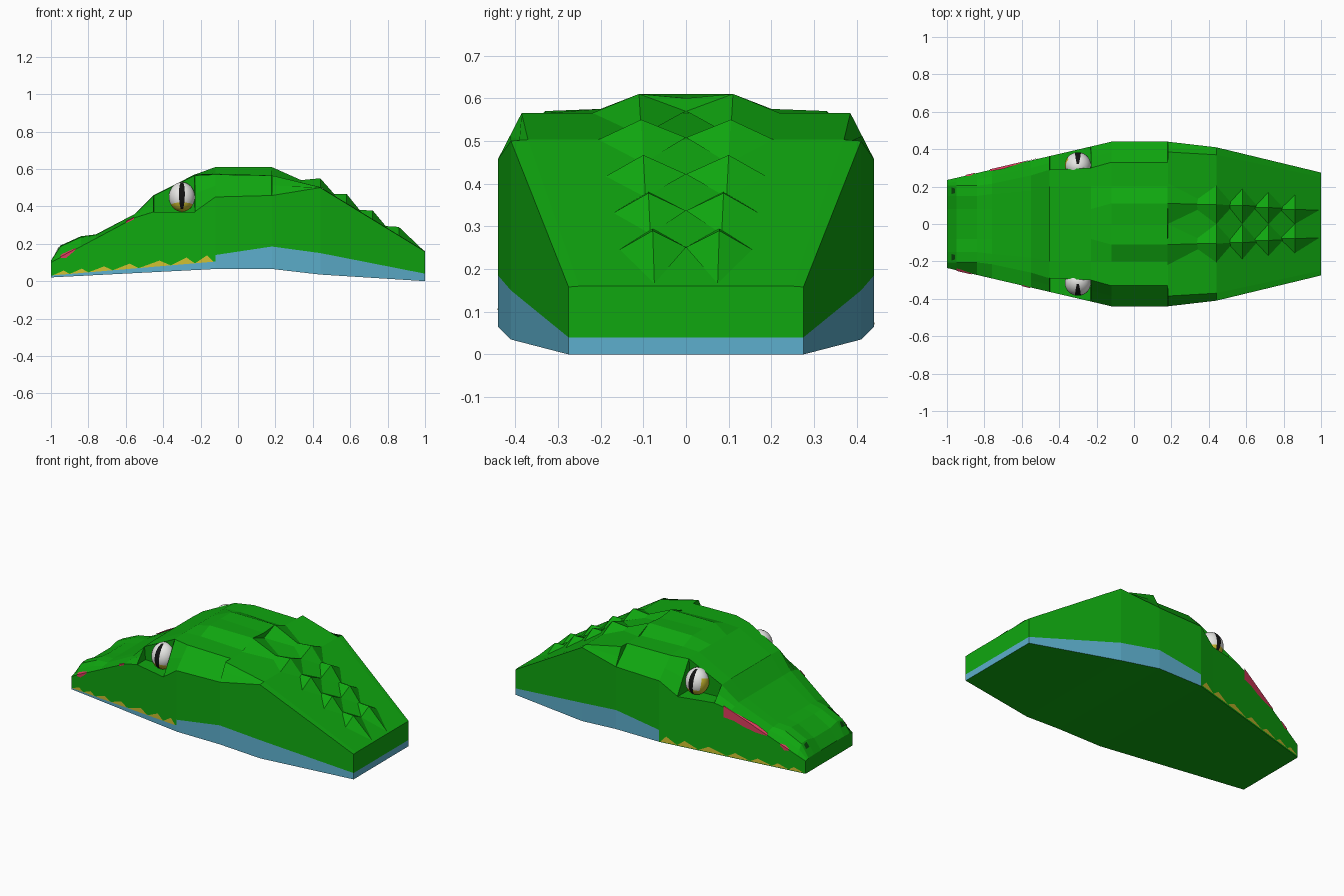
import bpy, bmesh, math
from mathutils import Matrix

if "Cube" in bpy.data.objects:
    bpy.data.objects.remove(bpy.data.objects["Cube"])


def material(name, r, g, b):
    m = bpy.data.materials.new(name)
    m.diffuse_color = (r, g, b, 1)
    m.use_nodes = True
    m.node_tree.nodes["Principled BSDF"].inputs["Base Color"].default_value = m.diffuse_color
    return m


green = material("scale green", .005, .39, .005)
blue = material("jaw blue", .11, .43, .61)
yellow = material("tooth yellow", .62, .52, .03)
pink = material("mouth pink", .70, .045, .11)
white = material("eye white", .80, .80, .78)
black = material("pupil black", .006, .006, .006)
dark = material("nostril green", .003, .07, .004)


def make(name, verts, faces, mats, ids=None):
    mesh = bpy.data.meshes.new(name)
    mesh.from_pydata(verts, [], faces)
    for m in mats:
        mesh.materials.append(m)
    if ids:
        for p, i in zip(mesh.polygons, ids):
            p.material_index = i
    ob = bpy.data.objects.new(name, mesh)
    bpy.context.collection.objects.link(ob)
    return ob


def wall_y(x):            # half width of the snout
    return .235 + .233 * (x + 1)


def edge_z(x):            # upper edge of the snout side wall
    return .10 + .533 * (x + 1)


def floor_z(x):           # bottom edge of the snout
    return .02 + .051 * (x + 1)


def lip_z(x):             # line the teeth stand on
    return .03 + .085 * (x + 1)


# Head: cross-sections along the length
# x, half width, bottom, blue line, side top, (top edge y, z), (middle y, z), (crown y, z), centre z
def snout(x, yt, zt, ym, zm, zc, zs=None):
    return (x, wall_y(x), floor_z(x), lip_z(x), zs or edge_z(x), (yt, zt), (ym, zm), (.08, zc), zc)


sections = [
    snout(-1.0, .205, .108, .15, .11, .11),
    snout(-.95, .205, .185, .15, .19, .175),
    snout(-.84, .205, .235, .15, .24, .235),
    snout(-.76, .215, .245, .16, .25, .25),
    snout(-.55, .26, .36, .18, .36, .36),
    snout(-.452, .29, .455, .20, .46, .46, .37),
    snout(-.45, .29, .457, .20, .46, .46, .37),
    snout(-.232, .30, .565, .20, .57, .57, .37),
    snout(-.23, .30, .565, .20, .57, .57, .372),
    (-.121, .44, .065, .105, .45, (.33, .57), (.20, .575), (.11, .61), .61),
    (-.12, .44, .065, .14, .45, (.33, .57), (.20, .575), (.11, .61), .61),
    (.18, .44, .065, .185, .458, (.33, .565), (.20, .565), (.11, .61), .60),
    (.182, .44, .065, .185, .458, (.385, .565), (.20, .565), (.11, .565), .565),
    (.44, .41, .035, .15, .50, (.37, .503), (.20, .503), (.10, .503), .503),
    (1.0, .275, 0, .04, .158, (.25, .16), (.155, .16), (.08, .16), .16),
]

verts = []
for x, yb, z0, zl, zs, top, mid, crown, zc in sections:
    if -.451 < x < -.231:                       # eye socket ledge
        ledge = (top[0] - .01, zs)
    else:
        ledge = ((yb + top[0]) / 2, (zs + top[1]) / 2)
    half = [(yb, z0), (yb, zl), (yb, zs), ledge, top, mid, crown]
    ring = half + [(0, zc)] + [(-y, z) for y, z in reversed(half)]
    verts += [(x, y, z) for y, z in ring]

N = 15
faces, ids = [], []
for i in range(len(sections) - 1):
    for j in range(N):
        k = (j + 1) % N
        faces.append((i * N + j, i * N + k, (i + 1) * N + k, (i + 1) * N + j))
        behind = sections[i][0] > -.1205
        ids.append(1 if j == 13 or (j == 0 and behind) else 0)
last = (len(sections) - 1) * N
faces += [tuple(range(N)), tuple(last + j for j in range(1, 14)),
          (last, last + 1, last + 13, last + 14)]
ids += [0, 0, 1]
head = make("head", verts, faces, [green, blue], ids)
bm = bmesh.new()
bm.from_mesh(head.data)
bmesh.ops.recalc_face_normals(bm, faces=bm.faces)
bm.to_mesh(head.data)
bm.free()


# Neck spikes: paired diamond pyramids
def back_z(x):
    return .503 - (x - .44) * .6125 if x > .44 else .565 - (x - .18) * .238


v, f = [], []
rows = [(.18, .11, .61, .22, .17, .40), (.44, .105, .55, .205, .30, .53),
        (.58, .10, .467, .188, .50, .66), (.72, .088, .378, .17, .64, .80),
        (.86, .078, .29, .155, .78, .99)]
for x, ya, za, yo, xf, xb in rows:
    for s in (1, -1):
        b = len(v)
        v += [(x, s * ya, za), (xf, s * ya, back_z(xf)), (x, s * yo, back_z(x)),
              (xb, s * ya * .95, back_z(xb)), (x, 0, back_z(x) + .005)]
        for p, q in ((1, 2), (2, 3), (3, 4), (4, 1)):
            f.append((b, b + q, b + p) if s > 0 else (b, b + p, b + q))
make("neck_spikes", v, f, [green])


# Teeth: thin triangles along each lip
def teeth(name, s, base, height):
    v, f = [], []
    stops = [-.99, -.90, -.80, -.67, -.53, -.36, -.23, -.13]
    for a, c in zip(stops, stops[1:]):
        m = a + (c - a) * .65
        h = height * (.55 + .45 * (a + 1) / .8)
        b = len(v)
        for x, z in ((a, base(a)), (c, base(c)), (m, base(m) + h)):
            v.append((x, s * (wall_y(x) + .004), z))
        f.append((b, b + 1, b + 2) if s < 0 else (b, b + 2, b + 1))
    make(name, v, f, [yellow])


teeth("right_teeth", -1, lip_z, .038)
teeth("left_teeth", 1, lambda x: floor_z(x) + .006, .04)


# Pink marks: strips hanging just below and above the side edge
def mark(name, s, pts):
    v, f = [], []
    for x, low, high in pts:
        y, z = wall_y(x) + .004, edge_z(x)
        v += [(x, s * y, z - low), (x, s * y, z + .003), (x, s * (y - high), z + .003 + high * .75)]
    for i in range(len(pts) - 1):
        for j in (0, 1):
            a = i * 3 + j
            q = (a, a + 3, a + 4, a + 1)
            f.append(q if s < 0 else q[::-1])
    make(name, v, f, [pink])


mark("left_long_mark", 1, [(-.77, .004, .01), (-.70, .03, .015), (-.63, .045, .008),
                           (-.57, .05, .002), (-.51, .07, .001)])
mark("left_small_mark", 1, [(-.90, .005, .005), (-.875, .02, .01), (-.85, .01, .003)])
mark("right_front_mark", -1, [(-.95, .004, .015), (-.92, .02, .012), (-.87, .004, .006)])
mark("right_small_mark", -1, [(-.60, .004, .008), (-.555, .006, .004)])

# Eyes: slit pupil, yellow lower part
for s, side in ((1, "left"), (-1, "right")):
    mesh = bpy.data.meshes.new(side + "_eye")
    bm = bmesh.new()
    bmesh.ops.create_uvsphere(bm, u_segments=28, v_segments=16, radius=1)
    for fc in bm.faces:
        c = fc.calc_center_median()
        lean = abs(math.atan2(c.x, c.y * s))
        fc.smooth = True
        if lean < .24 and abs(c.z) < .9:
            fc.material_index = 2
        elif c.z < -.6 or (s > 0 and c.x < -.7 and c.z < .3):
            fc.material_index = 1
    bmesh.ops.transform(bm, verts=bm.verts, matrix=Matrix.Translation((-.30, s * .315, .45))
                        @ Matrix.Rotation(s * .25, 4, 'X') @ Matrix.Diagonal((.07, .068, .08, 1)))
    bm.to_mesh(mesh)
    bm.free()
    for m in (white, yellow, black):
        mesh.materials.append(m)
    ob = bpy.data.objects.new(side + "_eye", mesh)
    bpy.context.collection.objects.link(ob)

    # Nostril: small dark plate on the front slope
    make(side + "_nostril", [(-.975, s * .16, .155), (-.975, s * .195, .153),
                             (-.958, s * .19, .18), (-.958, s * .165, .184)],
         [(0, 3, 2, 1) if s > 0 else (0, 1, 2, 3)], [dark])
